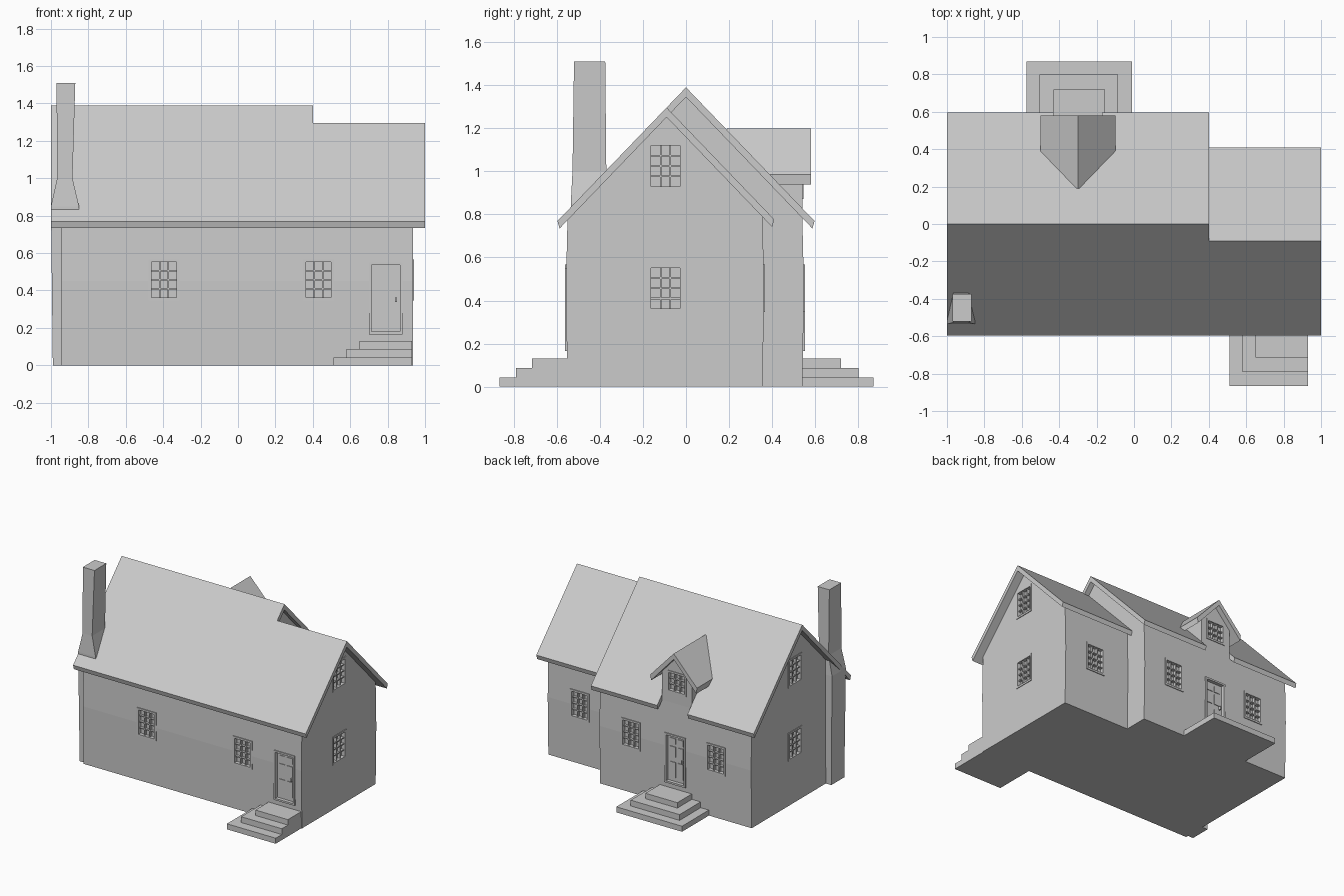
import bpy
import bmesh
from math import pi
from mathutils import Matrix, Vector

old = bpy.data.objects.get("Cube")
if old:
    bpy.data.objects.remove(old, do_unlink=True)

GREY = (0.6, 0.6, 0.6, 1)
mat = bpy.data.materials.new("plain grey")
mat.use_nodes = True
mat.diffuse_color = GREY
bsdf = next(n for n in mat.node_tree.nodes if n.type == 'BSDF_PRINCIPLED')
bsdf.inputs["Base Color"].default_value = GREY
bsdf.inputs["Roughness"].default_value = 0.8


def finish(name, bm, matrix=None):
    bmesh.ops.recalc_face_normals(bm, faces=bm.faces)
    mesh = bpy.data.meshes.new(name)
    bm.to_mesh(mesh)
    bm.free()
    mesh.materials.append(mat)
    obj = bpy.data.objects.new(name, mesh)
    if matrix:
        obj.matrix_world = matrix
    bpy.context.collection.objects.link(obj)
    return obj


def loft(bm, rings):
    """Skin a list of equal-length point rings and cap both ends."""
    loops = [[bm.verts.new(p) for p in ring] for ring in rings]
    for a, b in zip(loops, loops[1:]):
        for i in range(len(a)):
            j = (i + 1) % len(a)
            bm.faces.new((a[i], a[j], b[j], b[i]))
    bm.faces.new(loops[0])
    bm.faces.new(loops[-1])


def add_box(bm, x0, x1, y0, y1, z0, z1, matrix=Matrix()):
    rings = [[matrix @ Vector(p) for p in
              ((x0, y0, z), (x1, y0, z), (x1, y1, z), (x0, y1, z))] for z in (z0, z1)]
    loft(bm, rings)


def prism_x(name, profile, x0, x1):
    bm = bmesh.new()
    loft(bm, [[(x, y, z) for y, z in profile] for x in (x0, x1)])
    return finish(name, bm)


def prism_y(name, profile, y0, y1):
    bm = bmesh.new()
    loft(bm, [[(x, y, z) for x, z in profile] for y in (y0, y1)])
    return finish(name, bm)


def subtract(target, cutter):
    mod = target.modifiers.new("cut", 'BOOLEAN')
    mod.operation = 'DIFFERENCE'
    mod.solver = 'EXACT'
    mod.object = cutter
    bpy.context.view_layer.objects.active = target
    bpy.ops.object.modifier_apply(modifier=mod.name)


SLOPE = 1.04
THICK = 0.045
RIDGE = 1.39
WING_Y = -0.09
WING_RIDGE = RIDGE + SLOPE * WING_Y


# Walls, bulging slightly at mid height
def wall_profile(front, back, ridge_y, ridge_z):
    apex = ridge_z - THICK + 0.01
    return [(front, 0), (front - 0.008, 0.45), (front, apex - SLOPE * (ridge_y - front)),
            (ridge_y, apex),
            (back, apex - SLOPE * (back - ridge_y)), (back + 0.008, 0.45), (back, 0)]


main_walls = prism_x("main_walls", wall_profile(-0.55, 0.54, 0, RIDGE), -0.943, 0.36)
wing_walls = prism_x("wing_walls", wall_profile(-0.55, 0.355, WING_Y, WING_RIDGE), 0.36, 0.935)


# Roof slopes
def roof_slope(name, ridge_y, ridge_z, run, side, x0, x1):
    drop = SLOPE * run
    eave = ridge_y + side * run
    prism_y0 = eave - side * 0.01
    profile = [(ridge_y, ridge_z), (eave, ridge_z - drop),
               (prism_y0, ridge_z - drop - THICK + 0.01 * SLOPE), (ridge_y, ridge_z - THICK)]
    return prism_x(name, profile, x0, x1)


main_roof_front = roof_slope("main_roof_front", 0, RIDGE, 0.597, -1, -1, 0.4)
main_roof_back = roof_slope("main_roof_back", 0, RIDGE, 0.597, 1, -1, 0.4)
roof_slope("wing_roof_front", WING_Y, WING_RIDGE, 0.507, -1, 0.4, 1)
roof_slope("wing_roof_back", WING_Y, WING_RIDGE, 0.5, 1, 0.36, 1)

# Dormer rising from the back wall through a notch in the eave
DX, HALF, D_APEX, D_EAVE = -0.3, 0.13, 1.2, 0.985
D_SLOPE = (D_APEX - D_EAVE) / 0.2
top = D_APEX - THICK + 0.01
shoulder = top - HALF * D_SLOPE
dormer_walls = prism_y("dormer_walls", [
    (DX - HALF, 0.78), (DX + HALF, 0.78), (DX + HALF, shoulder),
    (DX, top), (DX - HALF, shoulder)], 0.3, 0.54)
prism_y("dormer_roof", [
    (DX - 0.2, D_EAVE), (DX, D_APEX), (DX + 0.2, D_EAVE),
    (DX + 0.195, D_EAVE - THICK), (DX, D_APEX - THICK), (DX - 0.195, D_EAVE - THICK)], 0.19, 0.58)
bm = bmesh.new()
add_box(bm, DX - HALF, DX + HALF, 0.5, 0.7, 0.6, 1)
notch = finish("notch_cutter", bm)
subtract(main_roof_back, notch)
bpy.data.objects.remove(notch, do_unlink=True)

# Chimney as stacked rectangles
bm = bmesh.new()
rings = []
for z, x0, x1, y0, y1 in ((0, -0.99, -0.86, -0.53, -0.37), (0.85, -1, -0.85, -0.535, -0.365),
                          (1, -0.967, -0.885, -0.527, -0.37), (1.51, -0.97, -0.87, -0.52, -0.375)):
    rings.append([(x0, y0, z), (x1, y0, z), (x1, y1, z), (x0, y1, z)])
loft(bm, rings)
finish("chimney", bm)


# Steps
def steps(name, treads, inner):
    bm = bmesh.new()
    base = 0
    for x0, x1, outer, z in treads:
        add_box(bm, x0, x1, min(inner, outer), max(inner, outer), base, z)
        base = z
    finish(name, bm)


steps("front_steps", [(0.51, 0.93, -0.865, 0.043), (0.58, 0.93, -0.79, 0.088),
                      (0.65, 0.93, -0.715, 0.13)], -0.54)
steps("back_steps", [(-0.575, -0.01, 0.87, 0.043), (-0.505, -0.085, 0.8, 0.088),
                     (-0.43, -0.155, 0.72, 0.13)], 0.53)

# Windows and doors: a recess cut in the wall plus a frame
cutters = {}


def place(wall, x, y, z, turn, w, h, depth):
    matrix = Matrix.Translation((x, y, z)) @ Matrix.Rotation(turn, 4, 'Z')
    if wall not in cutters:
        cutters[wall] = bmesh.new()
    add_box(cutters[wall], -w / 2, w / 2, -0.05, depth, -h / 2, h / 2, matrix)
    return matrix


def frame(bm, w, h, border, out, back):
    for s in (-1, 1):
        a, b = sorted((s * w / 2, s * (w / 2 - border)))
        add_box(bm, a, b, -out, back, -h / 2, h / 2)
        a, b = sorted((s * h / 2, s * (h / 2 - border)))
        add_box(bm, border - w / 2, w / 2 - border, -out, back, a, b)


def window(name, wall, x, y, z, turn, h=0.22, rows=4, w=0.165, cols=3):
    matrix = place(wall, x, y, z, turn, w, h, 0.025)
    bm = bmesh.new()
    frame(bm, w, h, 0.015, 0.005, 0.026)
    u, v = w / 2 - 0.015, h / 2 - 0.015
    for i in range(1, cols):
        c = -u + 2 * u * i / cols
        add_box(bm, c - 0.004, c + 0.004, 0.004, 0.026, -v, v)
    for i in range(1, rows):
        c = -v + 2 * v * i / rows
        add_box(bm, -u, u, 0.005, 0.026, c - 0.004, c + 0.004)
    finish(name, bm, matrix)


def door(name, wall, x, y, z, turn, w=0.18, h=0.385):
    matrix = place(wall, x, y, z, turn, w, h, 0.02)
    bm = bmesh.new()
    frame(bm, w, h, 0.014, 0.007, 0.021)
    for s in (-1, 1):
        for low, high in ((-0.15, -0.03), (0.01, 0.09), (0.11, 0.155)):
            add_box(bm, s * 0.033 - 0.024, s * 0.033 + 0.024, 0.015, 0.021, low, high)
    add_box(bm, 0.05, 0.06, 0, 0.021, -0.02, 0.005)
    finish(name, bm, matrix)


LOW, HIGH = 0.457, 1.025
for label, x in (("right", -0.395), ("left", 0.43)):
    window("front_window_" + label, main_walls if x < 0.36 else wing_walls, x, -0.557, LOW, 0)
for label, x in (("right", -0.64), ("left", 0.09)):
    window("back_window_" + label, main_walls, x, 0.547, LOW, pi)
window("wing_back_window", wing_walls, 0.66, 0.362, LOW, pi)
for label, z in (("lower", LOW), ("upper", HIGH)):
    window("left_gable_window_" + label, wing_walls, 0.935, -0.095, z, pi / 2)
    window("right_gable_window_" + label, main_walls, -0.943, 0.01, z, -pi / 2)
window("dormer_window", dormer_walls, DX, 0.54, 0.955, pi, h=0.165, rows=3)
door("front_door", wing_walls, 0.79, -0.556, 0.358, 0)
door("back_door", main_walls, -0.29, 0.546, 0.358, pi)

for wall, bm in cutters.items():
    cutter = finish("opening_cutter", bm)
    subtract(wall, cutter)
    bpy.data.objects.remove(cutter, do_unlink=True)
